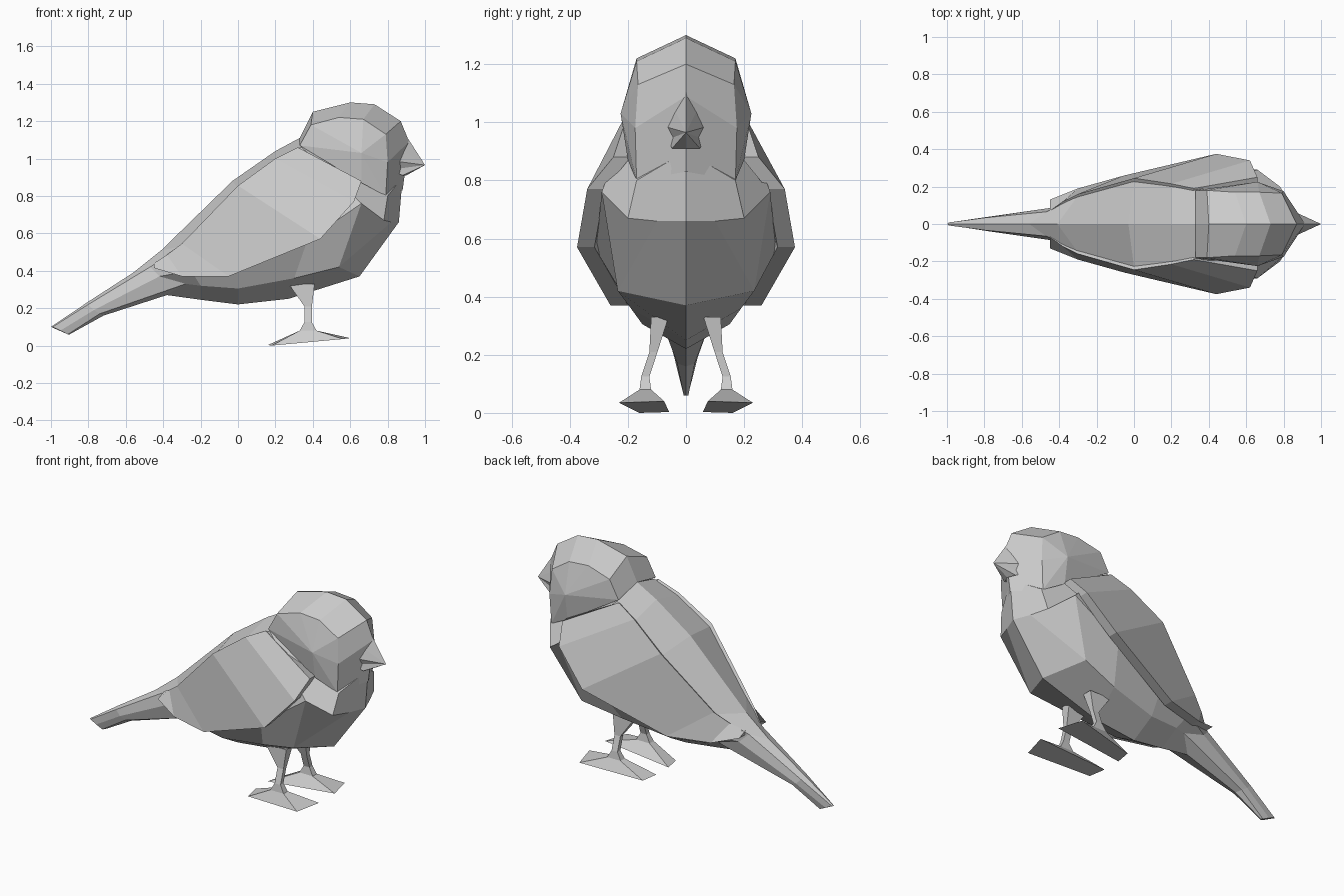
import bpy, bmesh


def mirrored(name, verts, faces):
    """Mesh from one half, mirrored across y = 0 and welded."""
    bm = bmesh.new()
    for s in (1, -1):
        vs = [bm.verts.new((x, y * s, z)) for x, y, z in verts]
        for f in faces:
            bm.faces.new([vs[i] for i in f][::s])
    bmesh.ops.remove_doubles(bm, verts=bm.verts, dist=0.0005)
    bmesh.ops.recalc_face_normals(bm, faces=bm.faces)
    me = bpy.data.meshes.new(name)
    bm.to_mesh(me)
    bm.free()
    ob = bpy.data.objects.new(name, me)
    bpy.context.collection.objects.link(ob)
    return ob


def loft(name, rings, closed=False, caps=True):
    n = len(rings[0])
    verts = [p for r in rings for p in r]
    faces = []
    for k in range(len(rings) - 1):
        a, b = k * n, (k + 1) * n
        for i in range(n if closed else n - 1):
            j = (i + 1) % n
            faces.append((a + i, a + j, b + j, b + i))
    if caps:
        faces.append(tuple(range(n))[::-1])
        faces.append(tuple(range(len(verts) - n, len(verts))))
    return mirrored(name, verts, faces)


# Body and tail: half sections (top, upper side, widest, lower side, bottom)
loft("body", [
    [(-1, 0, .10), (-.99, .008, .10), (-.95, .012, .08), (-.91, .008, .06), (-.9, 0, .06)],
    [(-.8, 0, .235), (-.8, .033, .22), (-.77, .04, .19), (-.74, .03, .17), (-.72, 0, .16)],
    [(-.56, 0, .39), (-.47, .065, .42), (-.42, .09, .37), (-.28, .09, .33), (-.38, 0, .27)],
    [(-.41, 0, .51), (-.3, .15, .53), (-.25, .17, .40), (-.2, .12, .32), (-.2, 0, .245)],
    [(-.03, 0, .88), (0, .23, .84), (0, .25, .48), (0, .15, .305), (0, 0, .22)],
    [(.2, 0, 1.04), (.2, .2, .99), (.37, .31, .56), (.3, .19, .36), (.27, 0, .25)],
    [(.33, 0, 1.11), (.34, .18, 1.06), (.66, .29, .76), (.54, .235, .42), (.65, 0, .37)],
    [(.88, 0, .9), (.8, .17, .8), (.78, .2, .67), (.82, .1, .66), (.86, 0, .66)],
])

# Head: crown strip from the centre line to the side edge, then a cheek fan
centre = [(.33, 0, 1.11), (.40, 0, 1.25), (.60, 0, 1.30), (.73, 0, 1.29),
          (.87, 0, 1.20), (.915, 0, 1.09), (.88, 0, .83)]
edge = [(.33, .18, 1.07), (.39, .18, 1.18), (.54, .17, 1.22), (.67, .17, 1.21),
        (.79, .165, 1.13), (.80, .175, .98), (.79, .17, .80)]
n = len(edge)
verts = centre + edge + [(.66, .2, .87), (.66, .225, 1.03)]
faces = [(i, i + 1, n + i + 1, n + i) for i in range(n - 1)]
rim = list(range(n, 2 * n + 1))
faces += [(rim[i], rim[(i + 1) % len(rim)], 2 * n + 1) for i in range(len(rim))]
mirrored("head", verts, faces)

# Beak: base section drawn to a point
base = [(.91, 0, 1.105), (.85, .048, 1.06), (.81, .088, .99), (.81, .065, .94),
        (.88, .048, .91), (.90, 0, .91)]
mirrored("beak", base + [(1, 0, .965)], [(i, i + 1, 6) for i in range(5)])

# Wings: raised shells between an upper and a lower edge
upper = [(-.45, .07, .44), (-.38, .12, .485), (-.3, .16, .545), (0, .245, .855),
         (.2, .215, 1.0), (.32, .19, 1.06)]
lower = [(-.45, .13, .415), (-.3, .19, .37), (-.05, .26, .37), (.44, .375, .57),
         (.62, .34, .77), (.66, .25, .88)]
loft("wings", [[u, l, (l[0], l[1] - .06, l[2]), (u[0], u[1] - .04, u[2] - .03)]
               for u, l in zip(upper, lower)], closed=True)

# Legs with flat feet: square sections down to a skewed sole
path = [(.34, .09, .33, .07, .03), (.375, .112, .21, .02, .014),
        (.375, .14, .125, .02, .014), (.375, .14, .08, .045, .02)]
rings = [[(x - a, y - b, z), (x + a, y - b, z), (x + a, y + b, z), (x - a, y + b, z)]
         for x, y, z, a, b in path]
rings.append([(.16, .058, .003), (.60, .075, .04), (.56, .23, .035), (.18, .16, 0)])
loft("legs", rings, closed=True)
